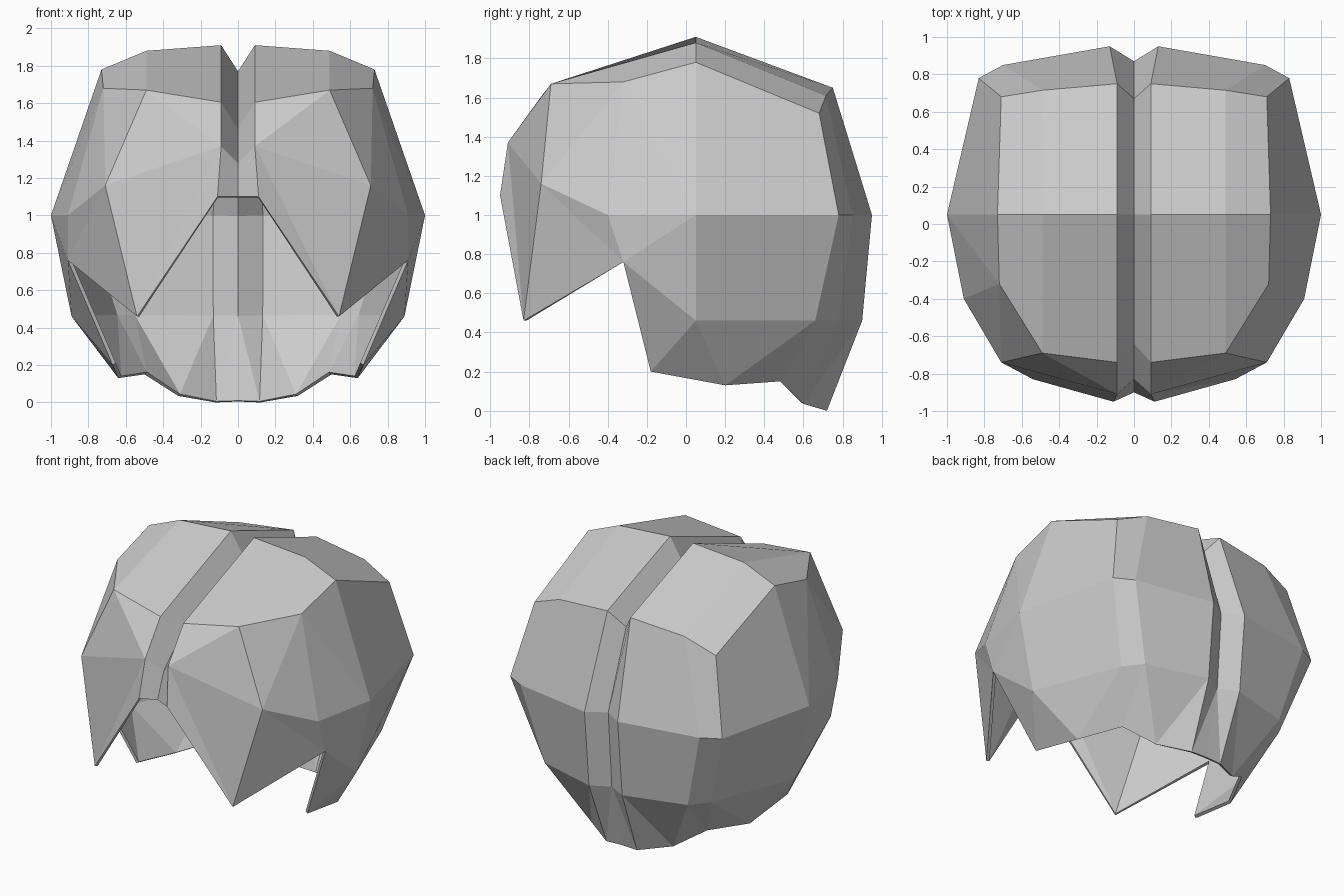
import bpy, bmesh
from mathutils import Vector

if "Cube" in bpy.data.objects:
    bpy.data.objects.remove(bpy.data.objects["Cube"])

bm = bmesh.new()


def pts(*coords):
    return [bm.verts.new(c) for c in coords]


# Right half. Lofted rows run nape -> back -> crown -> forehead,
# each with columns: parting groove, ridge, panel, shoulder
rows = [
    pts((0, .83, .46), (.13, .90, .46), (.56, .78, .46), (.66, .66, .46)),
    pts((0, .87, 1.0), (.13, .95, 1.0), (.70, .85, 1.0), (.83, .78, 1.0)),
    pts((0, .67, 1.53), (.09, .75, 1.65), (.49, .715, 1.61), (.71, .68, 1.52)),
    pts((0, .05, 1.77), (.09, .05, 1.91), (.49, .05, 1.88), (.73, .05, 1.78)),
    pts((0, -.64, 1.46), (.09, -.74, 1.605), (.49, -.69, 1.67), (.72, -.32, 1.68)),
]
for a, b in zip(rows, rows[1:]):
    for i in range(3):
        bm.faces.new((a[i], a[i + 1], b[i + 1], b[i]))

nape, back, back_top, top, front = rows

# Fringe: parting end, ridge, temple and pointed tip
g1, r1 = pts((0, -.83, 1.28), (.09, -.91, 1.37))
g2, r2 = pts((0, -.90, 1.10), (.11, -.95, 1.10))
temple, tip = pts((.71, -.74, 1.16), (.54, -.83, .46))

# Side, notch and sideburn
side, cheek, notch = pts((1, .05, 1), (.91, -.40, 1), (.91, -.32, .76))
low, burn, ear = pts((.89, .05, .46), (.67, -.18, .20), (.64, .20, .13))

# Neck hem
h0, h1, h2, h3 = pts((0, .72, .005), (.12, .72, 0), (.32, .60, .035), (.50, .48, .15))

for f in [
    # fringe panel
    (front[0], front[1], r1, g1), (g1, r1, r2, g2),
    (front[1], front[2], r1), (front[2], temple, r1),
    (r1, temple, tip), (r1, tip, r2),
    # side panels
    (front[2], front[3], temple), (front[3], cheek, temple),
    (front[3], side, cheek), (front[3], top[3], side),
    (temple, cheek, notch), (temple, notch, tip), (cheek, side, notch),
    (back_top[3], back[3], side, top[3]), (back[3], nape[3], low, side),
    # sideburn
    (notch, side, low), (notch, low, burn), (low, ear, burn),
    (low, nape[3], ear),
    # nape down to the hem
    (nape[0], nape[1], h1), (nape[0], h1, h0),
    (nape[1], nape[2], h2), (nape[1], h2, h1),
    (nape[2], h3, h2), (nape[2], nape[3], h3), (nape[3], ear, h3),
]:
    bm.faces.new(f)

# Consistent outward normals
bmesh.ops.recalc_face_normals(bm, faces=bm.faces)
centre = Vector((0, 0, .9))
if sum((f.calc_center_median() - centre).dot(f.normal) for f in bm.faces) < 0:
    bmesh.ops.reverse_faces(bm, faces=bm.faces)

mesh = bpy.data.meshes.new("hair")
bm.to_mesh(mesh)
bm.free()
hair = bpy.data.objects.new("hair", mesh)
bpy.context.collection.objects.link(hair)

# Mirror to the left half and give the shell a thin wall
mirror = hair.modifiers.new("mirror", 'MIRROR')
mirror.use_clip = True
shell = hair.modifiers.new("shell", 'SOLIDIFY')
shell.thickness = .02
shell.offset = -1
